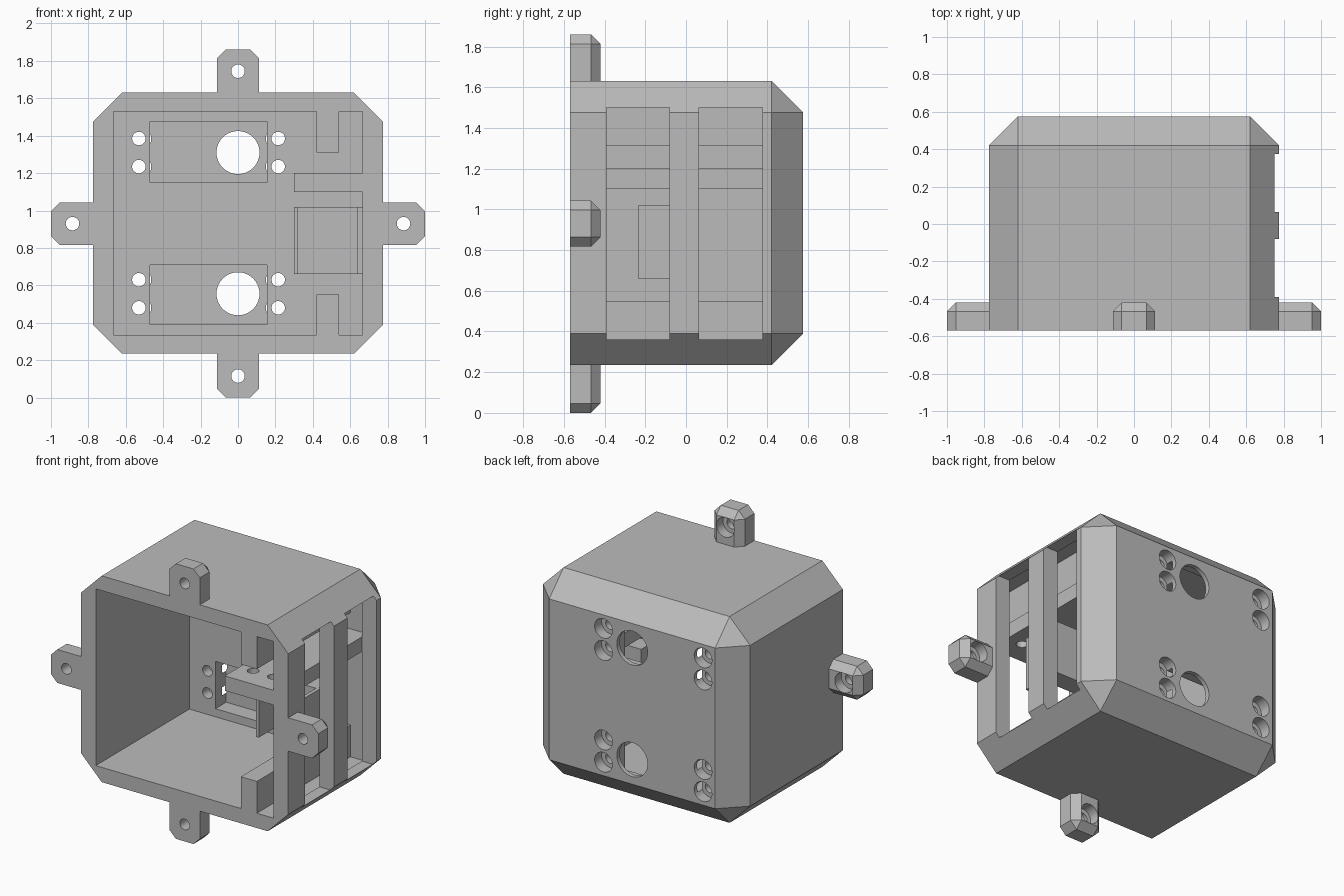
import bpy, bmesh, math
from mathutils import Matrix, Vector

cube = bpy.data.objects.get("Cube")
if cube:
    bpy.data.objects.remove(cube, do_unlink=True)

grey = bpy.data.materials.new("matte_grey")
grey.use_nodes = True
COLOR = (0.5, 0.5, 0.5, 1)
grey.diffuse_color = COLOR
grey.node_tree.nodes["Principled BSDF"].inputs["Base Color"].default_value = COLOR

FRONT, BACK, INNER, MID = -0.57, 0.575, 0.43, 0.93


def make_object(name, bm):
    mesh = bpy.data.meshes.new(name)
    bmesh.ops.recalc_face_normals(bm, faces=bm.faces)
    bm.to_mesh(mesh)
    bm.free()
    mesh.materials.append(grey)
    obj = bpy.data.objects.new(name, mesh)
    bpy.context.scene.collection.objects.link(obj)
    return obj


def box(name, x, y, z, chamfer=0, keep_sharp=()):
    """Box from ranges; edges lying in a keep_sharp plane (axis, value) stay square."""
    bm = bmesh.new()
    bmesh.ops.create_cube(bm, size=1)
    for v in bm.verts:
        v.co = Vector([r[0] if c < 0 else r[1] for c, r in zip(v.co, (x, y, z))])
    if chamfer:
        edges = [e for e in bm.edges if not any(
            all(abs(v.co[axis] - value) < 1e-4 for v in e.verts)
            for axis, value in keep_sharp)]
        bmesh.ops.bevel(bm, geom=edges, offset=chamfer, segments=1, affect='EDGES')
    return make_object(name, bm)


def rod(name, center, radius, length, axis='Y'):
    bm = bmesh.new()
    turn = Matrix.Rotation(math.pi / 2, 4, 'X') if axis == 'Y' else Matrix()
    bmesh.ops.create_cone(bm, cap_ends=True, segments=40, radius1=radius, radius2=radius,
                          depth=length, matrix=Matrix.Translation(center) @ turn)
    return make_object(name, bm)


def combine(target, other, operation):
    mod = target.modifiers.new("combine", 'BOOLEAN')
    mod.operation, mod.solver, mod.object = operation, 'EXACT', other
    bpy.context.view_layer.objects.active = target
    bpy.ops.object.modifier_apply(modifier=mod.name)
    bpy.data.objects.remove(other, do_unlink=True)


def cut(target, other):
    combine(target, other, 'DIFFERENCE')


def screw_hole(target, x, z, y_back, seat):
    """Through hole with a wider seat for the head at the back."""
    cut(target, rod("hole", (x, y_back, z), 0.036, 0.6))
    cut(target, rod("seat", (x, y_back, z), 0.066, seat * 2))


# Chamfered housing, open at the front
housing = box("housing", (-0.775, 0.775), (FRONT, BACK), (0.235, 1.63), 0.154,
              [(1, FRONT)])
cut(housing, box("cavity", (-0.665, 0.665), (-0.8, INNER), (0.335, 1.53)))

# Mounting ears on the four sides
R = 0.113
for s in (-1, 1):
    root, tip = s * 0.72, s * 1.0
    ear = box("ear", sorted((root, tip)), (FRONT, -0.42), (MID - R, MID + R), 0.047,
              [(1, FRONT), (0, root)])
    combine(housing, ear, 'UNION')
    root, tip = MID + s * 0.65, MID + s * 0.93
    ear = box("ear", (-R, R), (FRONT, -0.42), sorted((root, tip)), 0.047,
              [(1, FRONT), (2, root)])
    combine(housing, ear, 'UNION')
for x, z in ((-0.885, MID), (0.885, MID), (0, MID - 0.815), (0, MID + 0.815)):
    screw_hole(housing, x, z, -0.42, 0.07)

# Back wall: two recessed pockets with a round opening and four screws each
for z_low, z_high, z_round, z_screws in ((1.15, 1.475, 1.31, (1.385, 1.235)),
                                         (0.39, 0.71, 0.555, (0.63, 0.48))):
    cut(housing, box("pocket", (-0.47, 0.155), (0.3, 0.545), (z_low, z_high)))
    cut(housing, rod("opening", (0, BACK, z_round), 0.115, 0.6))
    for x in (-0.53, 0.215):
        for z in z_screws:
            screw_hole(housing, x, z, BACK, 0.075)

# Two tall vents in the left wall
for y in (-0.39, 0.065):
    cut(housing, box("vent", (0.6, 0.9), (y, y + 0.31), (0.36, 1.5)))

# Guide rails at top and bottom
box("upper_rail", (0.42, 0.54), (FRONT, INNER), (1.31, 1.53))
box("lower_rail", (0.42, 0.54), (FRONT, INNER), (0.335, 0.55))

# Shelf with two holes near the front
shelf = box("shelf", (0.30, 0.665), (FRONT, INNER), (1.10, 1.20))
for x in (0.40, 0.55):
    cut(shelf, rod("shelf_hole", (x, -0.41, 1.15), 0.036, 0.4, 'Z'))

# U-shaped bracket beside the vents
bracket = box("bracket", (0.30, 0.665), (-0.235, 0.05), (0.66, 1.02))
cut(bracket, box("bracket_gap", (0.32, 0.64), (-0.4, -0.08), (0.5, 1.2)))

# Smooth the round holes and keep the chamfers crisp
for obj in (housing, shelf):
    bpy.ops.object.select_all(action='DESELECT')
    obj.select_set(True)
    bpy.context.view_layer.objects.active = obj
    bpy.ops.object.shade_smooth_by_angle(angle=math.radians(25))
